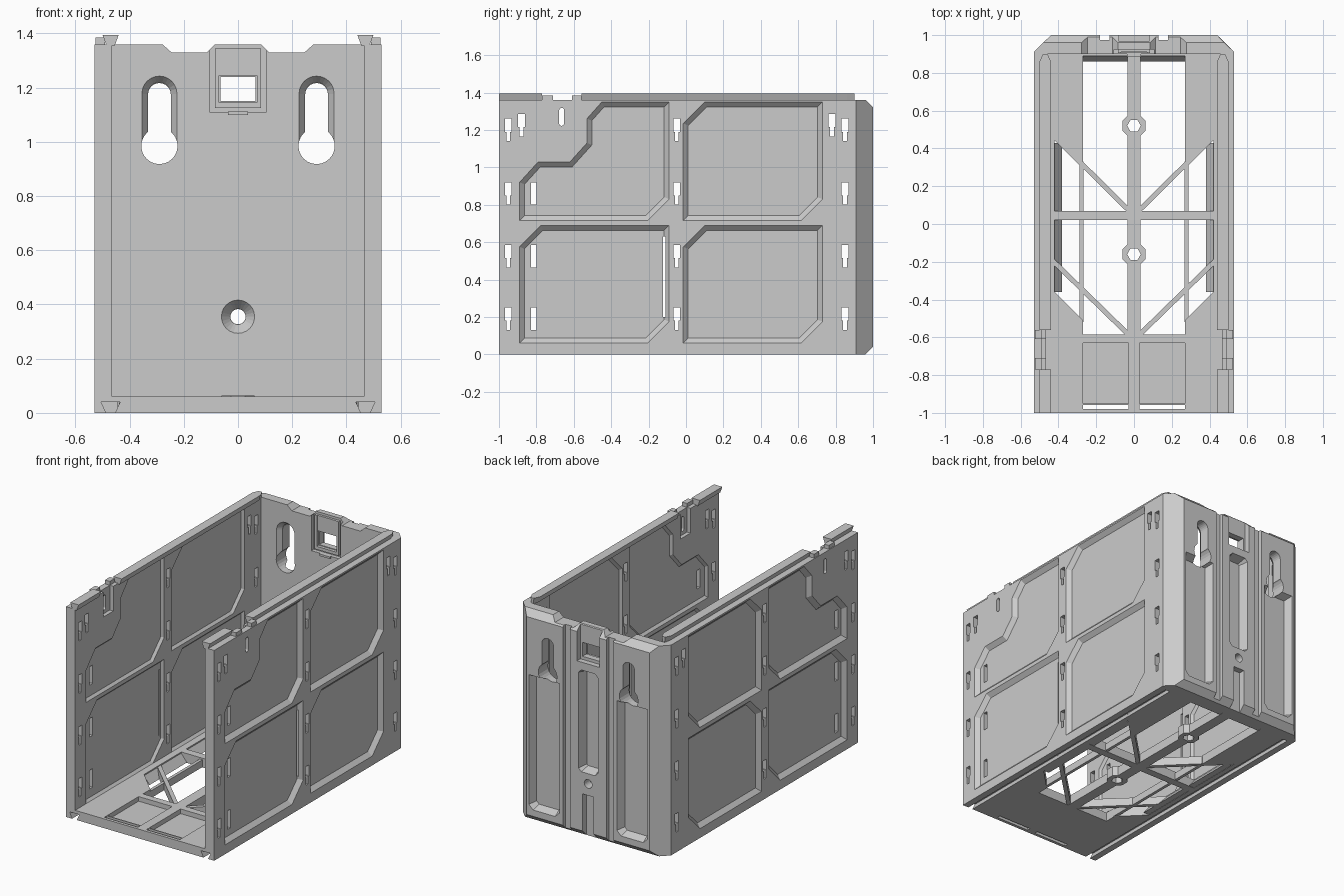
import bpy, bmesh
from math import cos, sin, pi
from mathutils import Vector

if "Cube" in bpy.data.objects:
    bpy.data.objects.remove(bpy.data.objects["Cube"])

PLACE = {'x': lambda u, v, t: (t, u, v),
         'y': lambda u, v, t: (u, t, v),
         'z': lambda u, v, t: (u, v, t)}

def inset(pts, d):
    """Offset a closed outline inward with mitred corners."""
    p = [Vector(q) for q in pts]
    n = len(p)
    area = sum(p[i].x * p[(i + 1) % n].y - p[(i + 1) % n].x * p[i].y for i in range(n))
    if area < 0:
        d = -d
    out = []
    for i in range(n):
        e1, e2 = (p[i] - p[i - 1]).normalized(), (p[(i + 1) % n] - p[i]).normalized()
        n1, n2 = Vector((-e1.y, e1.x)), Vector((-e2.y, e2.x))
        out.append(p[i] + d * (n1 + n2) / (1 + n1.dot(n2)))
    return out

def prism(pts, axis, a, b, d=0, s=1):
    """Outline swept from a to b; far end inset by d; s=-1 mirrors in x."""
    f = PLACE[axis]
    far = inset(pts, d) if d else pts
    loops = [[f(*p, a) for p in pts], [f(*p, b) for p in far]]
    return [[(s * x, y, z) for x, y, z in lp] for lp in loops]

def rect(u0, u1, v0, v1):
    return [(u0, v0), (u1, v0), (u1, v1), (u0, v1)]

def ngon(u, v, r, n=24, start=0.0):
    return [(u + r * cos(start + 2 * pi * i / n), v + r * sin(start + 2 * pi * i / n)) for i in range(n)]

def stadium(u, v0, v1, r, n=12):
    up = [(u + r * cos(pi * i / n), v1 + r * sin(pi * i / n)) for i in range(n + 1)]
    return up + [(u - r * cos(pi * i / n), v0 - r * sin(pi * i / n)) for i in range(n + 1)]

def make(name, solids):
    bm = bmesh.new()
    for lo, hi in solids:
        A = [bm.verts.new(c) for c in lo]
        B = [bm.verts.new(c) for c in hi]
        bm.faces.new(A)
        bm.faces.new(B[::-1])
        for i in range(len(A)):
            j = (i + 1) % len(A)
            bm.faces.new((A[j], A[i], B[i], B[j]))
    bmesh.ops.recalc_face_normals(bm, faces=bm.faces[:])
    me = bpy.data.meshes.new(name)
    bm.to_mesh(me)
    bm.free()
    ob = bpy.data.objects.new(name, me)
    bpy.context.collection.objects.link(ob)
    return ob

def carve(ob, solids):
    cutter = make("cutter", solids)
    cutter.hide_render = True
    m = ob.modifiers.new("cut", 'BOOLEAN')
    m.operation, m.solver, m.object, m.use_self = 'DIFFERENCE', 'EXACT', cutter, True
    bpy.context.view_layer.objects.active = ob
    bpy.ops.object.modifier_apply(modifier=m.name)
    bpy.data.objects.remove(cutter)

def bar(p, q, w):
    p, q = Vector(p), Vector(q)
    d = (q - p).normalized() * w / 2
    n = Vector((-d.y, d.x))
    return [p + n, p - n, q - n, q + n]

def panel(y0, y1, z0, z1, c=0.115):
    return [(y0, z0), (y1 - c, z0), (y1, z0 + c), (y1, z1), (y0 + c, z1), (y0, z1 - c)]

panels = [panel(-.89, -.09, .06, .69), panel(-.015, .73, .06, .69), panel(-.015, .73, .715, 1.35),
          [(-.89, .715), (-.205, .715), (-.09, .83), (-.09, 1.35), (-.45, 1.35), (-.53, 1.26),
           (-.53, 1.13), (-.62, 1.03), (-.79, 1.03), (-.89, .92)]]
SLOT_Z = (.13, .465, .80, 1.14)
dovetail_slot = [(.458, -.01), (.482, -.01), (.505, .04), (.435, .04)]

def hook_slot(y, z):
    return [(y - .01, z), (y + .01, z), (y + .01, z + .05), (y + .018, z + .05),
            (y + .018, z + .12), (y - .018, z + .12), (y - .018, z + .05), (y - .01, z + .05)]

for side, s in (("right", 1), ("left", -1)):
    # side wall with recessed panels on both faces
    wall = make("side_wall_" + side, [prism(rect(-1, .9, 0, 1.36), 'x', .465, .53, 0, s)])
    carve(wall, [prism(inset(p, -.003), 'x', .533, .505, .03, s) for p in panels])
    carve(wall, [prism(inset(p, -.003), 'x', .462, .48, .018, s) for p in panels])
    # hook slots, windows and the bottom dovetail groove
    holes = [prism(hook_slot(y, z), 'x', .45, .55, 0, s) for y in (-.95, -.05, .85) for z in SLOT_Z]
    holes += [prism(rect(-.83, -.80, z, z + .12), 'x', .45, .55, 0, s) for z in SLOT_Z[:3]]
    holes += [prism(hook_slot(y, 1.165), 'x', .45, .55, 0, s) for y in (-.88, .78)]
    holes += [prism(stadium(-.665, 1.235, 1.305, .013), 'x', .45, .55, 0, s),
              prism(rect(-.122, -.11, .2, .63), 'x', .45, .55, 0, s)]
    carve(wall, holes)
    carve(wall, [prism(dovetail_slot, 'y', -1.01, .88, 0, s),
                 prism(rect(-.71, -.61, 1.2, 1.37), 'x', .45, .49, 0, s)])
    # dovetail rail along the top edge, broken at the catch
    rail = [(.455, 1.355), (.485, 1.355), (.50, 1.395), (.44, 1.395)]
    make("top_rail_" + side, [prism(rail, 'y', -1, -.77, 0, s), prism(rail, 'y', -.56, .86, 0, s),
         [[(s * x, .86, z) for x, z in rail], [(s * (.47 + (x - .47) * .4), .9, z) for x, z in rail]]])
    make("rail_catch_" + side, [prism(rect(.49, .525, 1.355, 1.385), 'y', a, b, 0, s)
                                for a, b in ((-.77, -.71), (-.61, -.56))])

# back wall with chamfered corners
back = make("back_wall", [prism([(-.53, .9), (.53, .9), (.53, .91), (.44, 1), (-.44, 1), (-.53, .91)],
                                'z', 0, 1.36)])
carve(back, [prism([(.96, 1.37), (.95, 1.37), (1.01, 1.31), (1.01, 1.37)], 'x', -.6, .6),
             prism([(.95, -.01), (1.01, -.01), (1.01, .05)], 'x', -.6, .6)])
pocket = [(.235, .08), (.395, .08), (.425, .11), (.425, .95), (.205, .95), (.205, .11)]
for s in (1, -1):
    # top notch, rear groove and rear pocket
    carve(back, [prism([(.29, 1.37), (.245, 1.33), (.115, 1.33), (.075, 1.37)], 'y', .89, 1.01, 0, s),
                 prism(rect(.13, .18, -.01, 1.4), 'y', .975, 1.01, 0, s),
                 prism(pocket, 'y', 1.003, .95, .022, s)])
    # keyhole
    carve(back, [prism(stadium(.29, .985, 1.178, .067), 'y', .897, .93, .025, s)])
    carve(back, [prism(stadium(.29, .985, 1.175, .042), 'y', .88, 1.02, 0, s)])
    carve(back, [prism(ngon(.29, .985, .067), 'y', .88, 1.02, 0, s)])
# screw hole with countersink
carve(back, [prism(ngon(0, .355, .063), 'y', .898, .94, .034)])
carve(back, [prism(ngon(0, .355, .028), 'y', .88, 1.02)])
# long rear slot, lower slot and latch recesses
carve(back, [prism([(-.05, .42), (.05, .42), (.07, .44), (.07, 1.06), (.05, 1.08), (-.05, 1.08),
                    (-.07, 1.06), (-.07, .44)], 'y', 1.003, .94, .02),
             prism(rect(-.04, .04, -.01, .28), 'y', 1.01, .96),
             prism(rect(-.08, .08, 1.13, 1.37), 'y', 1.01, .965),
             prism(rect(-.105, .105, 1.11, 1.37), 'y', .89, .925)])
carve(back, [prism(rect(-.065, .065, 1.15, 1.24), 'y', .88, 1.02)])
make("latch_frame", [prism(rect(s * .07, s * .085, 1.14, 1.345), 'y', .905, .93) for s in (1, -1)]
     + [prism(rect(-.085, .085, 1.125, 1.145), 'y', .905, .93),
        prism(rect(-.07, .07, 1.245, 1.345), 'y', .91, .93),
        prism(rect(-.037, .037, 1.10, 1.113), 'y', .885, .905)])

# floor plate with its openings
floor = make("floor", [prism(rect(-.465, .465, -1, .9), 'z', 0, .06)])
cuts = []
for s in (1, -1):
    cuts += [prism([(.035, .07), (.42, .07), (.42, .46), (.27, .31), (.27, .89), (.035, .89)],
                   'z', -.01, .07, 0, s),
             prism([(.035, .02), (.42, .02), (.42, -.36), (.27, -.51), (.27, -.585), (.035, -.585)],
                   'z', -.01, .07, 0, s),
             prism(rect(.03, .27, -.95, -.63), 'z', .03, .07, 0, s),
             prism(rect(.03, .27, -.98, -.957), 'z', -.01, .07, 0, s),
             prism(dovetail_slot, 'y', -1.01, .88, 0, s)]
carve(floor, cuts)
carve(floor, [prism(ngon(0, y, .06, 8, pi / 8), 'z', -.01, .07) for y in (.52, -.16)])

# floor ribs and sloped opening edges
ribs, slopes = [], []
for s in (1, -1):
    ribs += [prism(bar((.435, .475), (.03, .075), .026), 'z', .002, .055, 0, s),
             prism(bar((.43, -.195), (.03, -.585), .026), 'z', .002, .055, 0, s),
             prism(rect(.268, .288, -.52, .33), 'z', .003, .05, 0, s)]
    slopes += [prism([(.425, .058), (.425, .002), (.38, .002)], 'y', a, b, 0, s)
               for a, b in ((.07, .43), (-.36, .02))]
    slopes.append([[(s * x, y, z) for y, z in ((.9, .058), (.9, .002), (.86, .002))] for x in (.035, .27)])
make("floor_ribs", ribs)
make("floor_edge_slopes", slopes)

# screw bosses on the centre spine
for name, y in (("rear_screw_boss", .52), ("front_screw_boss", -.16)):
    boss = make(name, [prism(ngon(0, y, .066, 8, pi / 8), 'z', 0, .065)])
    carve(boss, [prism(ngon(0, y, .036, 6), 'z', -.01, .08)])
